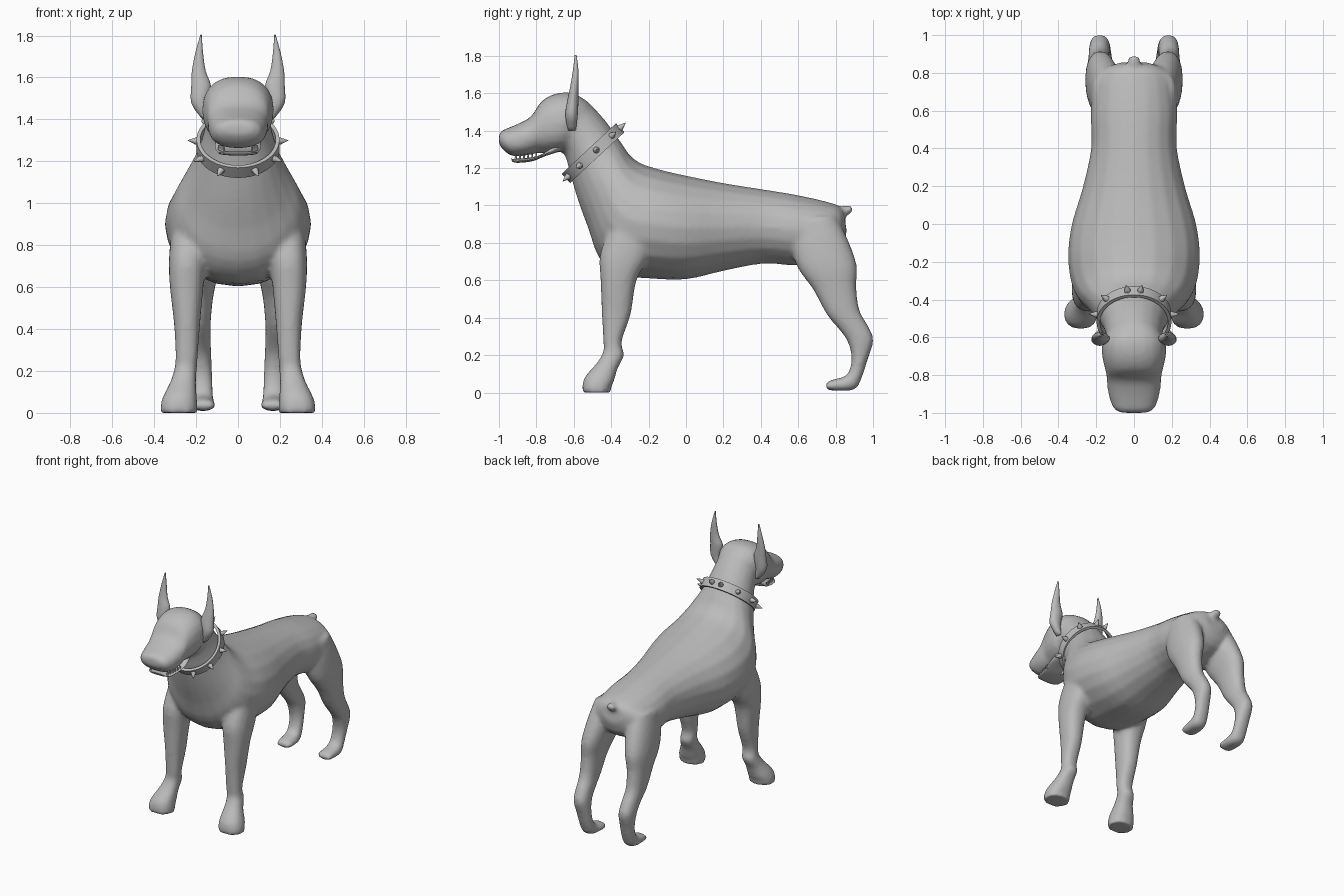
import bpy, bmesh
from math import sin, cos, pi, radians, copysign
from mathutils import Vector, Matrix

cube = bpy.data.objects.get("Cube")
if cube:
    bpy.data.objects.remove(cube, do_unlink=True)


def make_material(name, value):
    material = bpy.data.materials.new(name)
    material.use_nodes = True
    color = (value, value, value, 1)
    material.diffuse_color = color
    material.node_tree.nodes["Principled BSDF"].inputs["Base Color"].default_value = color
    return material


grey = make_material("plain grey", .5)


def finish(bm, name, angle=40):
    """Turn a bmesh into a named, smooth-shaded object."""
    bmesh.ops.recalc_face_normals(bm, faces=bm.faces[:])
    mesh = bpy.data.meshes.new(name)
    bm.to_mesh(mesh)
    bm.free()
    mesh.materials.append(grey)
    obj = bpy.data.objects.new(name, mesh)
    bpy.context.collection.objects.link(obj)
    bpy.ops.object.select_all(action="DESELECT")
    obj.select_set(True)
    bpy.context.view_layer.objects.active = obj
    bpy.ops.object.shade_smooth_by_angle(angle=radians(angle))
    return obj


def refine(sections, steps):
    """Catmull-Rom interpolation between neighbouring sections."""
    rows = [Vector(section) for section in sections]
    result = []
    for i in range(len(rows) - 1):
        before, start = rows[max(i - 1, 0)], rows[i]
        end, after = rows[i + 1], rows[min(i + 2, len(rows) - 1)]
        for step in range(steps):
            t = step / steps
            result.append(start + (end - before) * t / 2
                          + (before * 2 - start * 5 + end * 4 - after) * t * t / 2
                          + (start * 3 - before - end * 3 + after) * t ** 3 / 2)
    return result + [rows[-1]]


def loft(bm, sections, side=1, power=1, sides=20, steps=3):
    """Skin oval rings; a section is (y, z) of one edge, (y, z) of the other, centre x, half width."""
    rings = []
    for y_a, z_a, y_b, z_b, x, width in refine(sections, steps):
        edge_a, edge_b = Vector((0, y_a, z_a)), Vector((0, y_b, z_b))
        middle, reach = (edge_a + edge_b) / 2, (edge_a - edge_b) / 2
        ring = []
        for i in range(sides):
            c, s = cos(2 * pi * i / sides), sin(2 * pi * i / sides)
            across = copysign(abs(c) ** power, c) * width
            along = copysign(abs(s) ** power, s)
            ring.append(bm.verts.new(middle + reach * along + Vector((side * x + across, 0, 0))))
        rings.append(ring)
    for lower, upper in zip(rings, rings[1:]):
        for i in range(sides):
            j = (i + 1) % sides
            bm.faces.new((lower[i], lower[j], upper[j], upper[i]))
    bm.faces.new(rings[0])
    bm.faces.new(rings[-1])


# Trunk from rump to neck
trunk = [
    (.84, .98, .86, .86, 0, .08),
    (.79, 1.01, .81, .75, 0, .19),
    (.6, 1.055, .62, .68, 0, .23),
    (.42, 1.085, .42, .69, 0, .225),
    (.2, 1.12, .2, .65, 0, .27),
    (0, 1.16, 0, .605, 0, .33),
    (-.13, 1.19, -.2, .61, 0, .35),
    (-.24, 1.225, -.36, .63, 0, .335),
    (-.3, 1.27, -.465, .72, 0, .3),
    (-.335, 1.32, -.52, .87, 0, .25),
    (-.37, 1.37, -.575, 1.02, 0, .205),
    (-.42, 1.44, -.62, 1.17, 0, .17),
    (-.48, 1.51, -.64, 1.25, 0, .155),
    (-.54, 1.57, -.66, 1.29, 0, .15),
]
# Skull and muzzle
head = [
    (-.52, 1.55, -.64, 1.29, 0, .14),
    (-.6, 1.6, -.69, 1.285, 0, .17),
    (-.69, 1.6, -.75, 1.28, 0, .165),
    (-.77, 1.56, -.79, 1.28, 0, .15),
    (-.825, 1.48, -.82, 1.275, 0, .145),
    (-.88, 1.445, -.87, 1.265, 0, .14),
    (-.95, 1.415, -.93, 1.265, 0, .125),
    (-.985, 1.4, -.975, 1.295, 0, .105),
    (-1, 1.38, -1, 1.33, 0, .07),
]
front_leg = [
    (-.4, .9, -.14, .9, .23, .085),
    (-.46, .74, -.2, .72, .24, .09),
    (-.457, .6, -.265, .6, .245, .08),
    (-.45, .42, -.295, .42, .243, .062),
    (-.442, .27, -.345, .27, .245, .053),
    (-.442, .22, -.33, .2, .25, .054),
    (-.475, .16, -.365, .13, .262, .062),
    (-.54, .085, -.385, .06, .278, .082),
    (-.555, .03, -.4, .03, .282, .088),
    (-.555, 0, -.4, 0, .282, .088),
]
hind_leg = [
    (.55, .92, .8, .95, .14, .08),
    (.56, .78, .865, .82, .155, .09),
    (.6, .66, .914, .68, .175, .083),
    (.68, .55, .91, .57, .185, .068),
    (.75, .42, .928, .44, .188, .058),
    (.82, .335, .972, .36, .185, .055),
    (.865, .27, 1.003, .28, .182, .055),
    (.885, .18, .973, .18, .175, .052),
    (.865, .1, .94, .08, .17, .052),
    (.82, .078, .9, .015, .168, .056),
    (.77, .065, .785, .01, .165, .056),
    (.745, .045, .75, .018, .165, .045),
]
tail = [
    (.76, 1.0, .8, .9, 0, .07),
    (.81, .995, .83, .935, 0, .038),
    (.85, 1.0, .86, .945, 0, .034),
    (.88, 1.0, .885, .96, 0, .028),
    (.894, .985, .894, .97, 0, .012),
]

# Blend trunk, head, legs and tail into one skin
bm = bmesh.new()
loft(bm, trunk)
loft(bm, head, power=.85)
loft(bm, tail)
for side in (1, -1):
    loft(bm, front_leg, side, power=.85)
    loft(bm, hind_leg, side, power=.9)
skin = finish(bm, "body", 60)
remesh = skin.modifiers.new("blend", "REMESH")
remesh.mode = "VOXEL"
remesh.voxel_size = .014
remesh.use_smooth_shade = True
relax = skin.modifiers.new("relax", "SMOOTH")
relax.factor = .5
relax.iterations = 6

# Lower jaw, slightly open
jaw = [
    (-.67, 1.36, -.67, 1.29, 0, .1),
    (-.76, 1.28, -.75, 1.265, 0, .11),
    (-.83, 1.257, -.82, 1.237, 0, .1),
    (-.9, 1.25, -.9, 1.228, 0, .09),
    (-.935, 1.25, -.93, 1.235, 0, .06),
]
bm = bmesh.new()
loft(bm, jaw, power=.8)
finish(bm, "lower_jaw", 60)

# Upright pointed ears
ear = [
    (-.63, 1.4, -.59, 1.4, .15, .02),
    (-.645, 1.48, -.58, 1.47, .182, .04),
    (-.635, 1.56, -.575, 1.56, .176, .047),
    (-.62, 1.63, -.575, 1.63, .187, .033),
    (-.605, 1.72, -.575, 1.72, .185, .018),
    (-.595, 1.805, -.585, 1.805, .176, .003),
]
for side, name in ((1, "left_ear"), (-1, "right_ear")):
    bm = bmesh.new()
    loft(bm, ear, side)
    finish(bm, name, 60)

# Tilted collar band: local z runs along the neck, local -y points to the throat
collar_frame = Matrix.Translation((0, -.497, 1.28)) @ Matrix.Rotation(radians(43), 4, "X")
outer, inner, half_height, count = .198, .18, .033, 48
profile = [(outer, -half_height), (outer, half_height), (inner, half_height), (inner, -half_height)]
bm = bmesh.new()
rings = []
for i in range(count):
    turn = 2 * pi * i / count
    rings.append([bm.verts.new((r * sin(turn), -r * cos(turn), z)) for r, z in profile])
for i, ring in enumerate(rings):
    after = rings[(i + 1) % count]
    for j in range(4):
        k = (j + 1) % 4
        bm.faces.new((ring[j], after[j], after[k], ring[k]))
bm.transform(collar_frame)
finish(bm, "collar")

# Collar studs: a short base with a pointed tip
bm = bmesh.new()
for side in (1, -1):
    for i in range(5):
        turn = side * radians(24 + 36.5 * i)
        outward = Vector((sin(turn), -cos(turn), 0))
        aim = outward.to_track_quat("Z", "Y").to_matrix().to_4x4()
        for distance, base, tip, depth in ((.2, .018, .016, .014), (.224, .016, .001, .036)):
            place = collar_frame @ Matrix.Translation(outward * distance) @ aim
            bmesh.ops.create_cone(bm, cap_ends=True, segments=10, radius1=base,
                                  radius2=tip, depth=depth, matrix=place)
finish(bm, "collar_spikes")

# Small teeth along both sides of the mouth
bm = bmesh.new()
for side in (1, -1):
    for i in range(6):
        place = Matrix.Translation((side * (.092 - .005 * i), -.8 - .022 * i, 1.262))
        bmesh.ops.create_cone(bm, cap_ends=True, segments=6, radius1=.007,
                              radius2=.003, depth=.03, matrix=place)
finish(bm, "teeth")
